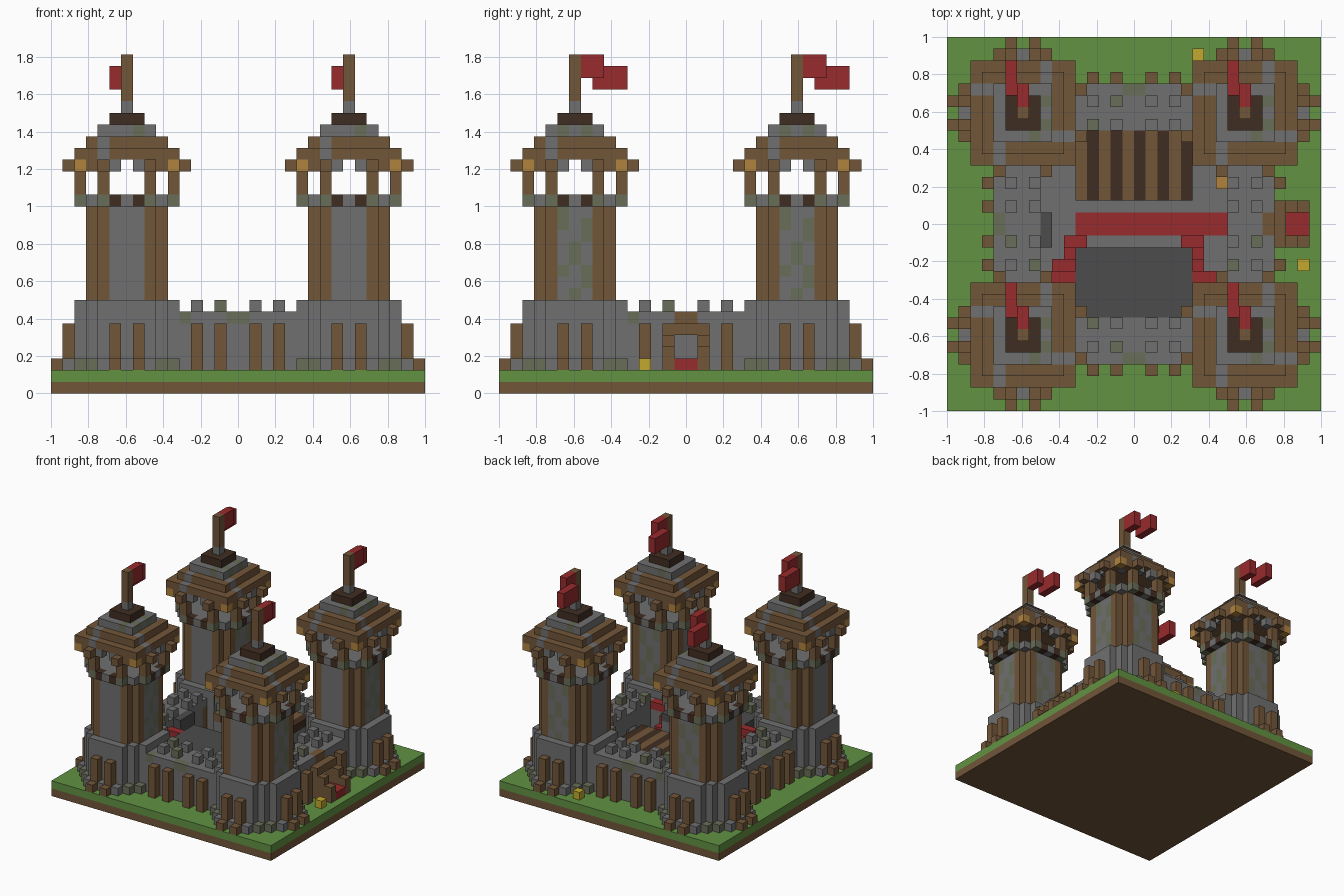
import bpy
import bmesh
from mathutils import Vector

UNIT = 1 / 16
if "Cube" in bpy.data.objects:
    bpy.data.objects.remove(bpy.data.objects["Cube"])

# Palette, given as 8-bit display colours
PALETTE = {
    "grass": (98, 146, 66), "wood": (114, 86, 57), "stone": (112, 112, 112),
    "moss": (104, 109, 88), "dark_wood": (64, 45, 34), "lantern_gold": (176, 132, 62),
    "flower_yellow": (194, 168, 46), "slate": (76, 76, 76), "banner_red": (152, 43, 45),
}
NAMES = list(PALETTE)
MATERIALS = []
for label, rgb in PALETTE.items():
    mat = bpy.data.materials.new(label)
    mat.use_nodes = True
    color = [((c / 255 + 0.055) / 1.055) ** 2.4 for c in rgb] + [1]
    mat.diffuse_color = color
    mat.node_tree.nodes["Principled BSDF"].inputs["Base Color"].default_value = color
    MATERIALS.append(mat)

AXES = [Vector(a) for a in ((1, 0, 0), (0, 1, 0), (0, 0, 1))]


def fill(cells, xs, ys, zs, color):
    """Fill an inclusive block of cells with one colour."""
    for x in range(xs[0], xs[1] + 1):
        for y in range(ys[0], ys[1] + 1):
            for z in range(zs[0], zs[1] + 1):
                cells[x, y, z] = color


def disc(cells, limit, zs, color):
    """Fill a round block of cells about the local axis."""
    for x in range(-6, 7):
        for y in range(-6, 7):
            if x * x + y * y <= limit:
                fill(cells, (x, x), (y, y), zs, color)


def around(x, y):
    """The eight mirrored positions of a cell round an axis."""
    return {(a * s, b * t) for a, b in ((x, y), (y, x)) for s in (1, -1) for t in (1, -1)}


def skin(name, cells):
    """Make a mesh of the exposed cell faces."""
    bm = bmesh.new()
    for cell, color in cells.items():
        middle = Vector(cell) + Vector((0.5, 0.5, 0.5))
        for i, axis in enumerate(AXES):
            u, v = AXES[(i + 1) % 3] / 2, AXES[(i + 2) % 3] / 2
            for sign in (1, -1):
                if tuple(int(c) for c in Vector(cell) + axis * sign) in cells:
                    continue
                c = middle + axis * sign / 2
                corners = [c - u - v, c + u - v, c + u + v, c - u + v][::sign]
                face = bm.faces.new([bm.verts.new(p * UNIT) for p in corners])
                face.material_index = NAMES.index(color)
    bmesh.ops.remove_doubles(bm, verts=bm.verts, dist=0.001)
    mesh = bpy.data.meshes.new(name)
    bm.to_mesh(mesh)
    bm.free()
    for mat in MATERIALS:
        mesh.materials.append(mat)
    return mesh


def place(name, mesh, x=0, y=0):
    obj = bpy.data.objects.new(name, mesh)
    obj.location = (x * UNIT - 1, y * UNIT - 1, 0)
    bpy.context.collection.objects.link(obj)


# Ground
ground = {}
fill(ground, (0, 31), (0, 31), (0, 0), "wood")
fill(ground, (0, 31), (0, 31), (1, 1), "grass")
place("ground", skin("ground", ground))

# Tower base with buttress posts
base = {}
disc(base, 29, (2, 2), "stone")
disc(base, 20, (2, 7), "stone")
for x, y in around(4, 3):
    base[x, y, 2] = "moss"
for x, y in around(5, 1):
    fill(base, (x, x), (y, y), (2, 5), "wood")
for x, y in around(6, 1):
    base[x, y, 2] = "wood"

# Tower shaft with timber corners and mossy panels on two sides
shaft = {}
disc(shaft, 13, (8, 15), "stone")
for x, y, z in list(shaft):
    if abs(x) > 1 and abs(y) > 1:
        shaft[x, y, z] = "wood"
    elif max(x, y) == 3 and (z * 5 + min(x, y) * 3 + z // 3) % 7 < 3:
        shaft[x, y, z] = "moss"

# Lookout gallery
gallery = {}
disc(gallery, 20, (16, 16), "stone")
for x, y in around(4, 1):
    gallery[x, y, 16] = "dark_wood"
for x, y in around(4, 2):
    gallery[x, y, 16] = "moss"
    fill(gallery, (x, x), (y, y), (17, 19), "wood")
for x, y in around(4, 1) | around(3, 3):
    gallery[x, y, 19] = "stone"
for x, y in around(4, 3) | around(5, 2):
    gallery[x, y, 19] = "wood"
for x, y in around(4, 4):
    gallery[x, y, 19] = "lantern_gold"

# Stepped roof with pinwheel stone stripes, cap and pole
roof = {}
for z, r, color in ((20, 4, "wood"), (21, 3, "wood"), (22, 2, "stone"), (23, 1, "dark_wood")):
    fill(roof, (-r, r), (-r, r), (z, z), color)
for r, z in ((4, 20), (3, 21)):
    for x, y in ((2, r), (r, -2), (-2, -r), (-r, 2)):
        roof[x, y, z] = "stone"
for x, y in ((2, -1), (-1, 2), (2, 1), (1, -2)):
    roof[x, y, 22] = "moss"
roof[0, 0, 24] = "stone"
fill(roof, (0, 0), (0, 0), (25, 28), "wood")

# Banner
banner = {}
fill(banner, (0, 0), (1, 2), (27, 28), "banner_red")
fill(banner, (-1, -1), (3, 4), (26, 27), "banner_red")
fill(banner, (-1, -1), (2, 2), (26, 27), "banner_red")

meshes = {"tower_base": base, "tower_shaft": shaft, "tower_gallery": gallery,
          "tower_roof": roof, "tower_banner": banner}
for part, cells in meshes.items():
    mesh = skin(part, cells)
    for cx, side in ((6, "right"), (25, "left")):
        for cy, end in ((6, "front"), (25, "back")):
            place(f"{end}_{side}_{part}", mesh, cx, cy)

# Curtain walls: the same run turned to each side
WALLS = {
    "front_wall": lambda t, d: (t, d), "back_wall": lambda t, d: (t, 31 - d),
    "right_wall": lambda t, d: (d, t), "left_wall": lambda t, d: (31 - d, t),
}
for name, turn in WALLS.items():
    wall = {}
    for t in range(11, 21):
        for d in range(4, 8):
            x, y = turn(t, d)
            fill(wall, (x, x), (y, y), (2, 6), "stone")
            if d == 4 and t in (11, 15, 16):
                wall[x, y, 6] = "moss"
    for t in (12, 14, 17, 19):
        x, y = turn(t, 3)
        fill(wall, (x, x), (y, y), (2, 5), "wood")
        for d in (5, 7):
            x, y = turn(t, d)
            wall[x, y, 7] = "moss" if (t + d) % 4 == 3 else "stone"
    if name == "left_wall":
        # Gate passage with timber arch over it
        for key in [k for k in wall if k[1] in (15, 16) and k[2] < 5]:
            del wall[key]
        fill(wall, (25, 25), (15, 16), (3, 4), "stone")
        fill(wall, (24, 27), (15, 16), (2, 2), "banner_red")
        fill(wall, (27, 27), (15, 16), (5, 6), "wood")
    place(name, skin(name, wall))

# Gate porch with stepped cheeks and carpet
porch = {}
for x, top in ((28, 5), (29, 4), (30, 3)):
    for y in (14, 17):
        fill(porch, (x, x), (y, y), (2, top), "wood")
fill(porch, (28, 28), (15, 16), (5, 5), "wood")
fill(porch, (28, 30), (15, 16), (2, 2), "banner_red")
place("gate_porch", skin("gate_porch", porch))

# Courtyard floor with carpet
floor = {}
fill(floor, (8, 23), (8, 23), (2, 2), "stone")
fill(floor, (11, 23), (15, 16), (2, 2), "banner_red")
place("courtyard_floor", skin("courtyard_floor", floor))

# Carpeted stairs up to the front towers
stairs = {}
for x, y, top in ((10, 14, 3), (11, 14, 3), (10, 13, 4), (10, 12, 5), (9, 12, 5),
                  (10, 11, 6), (9, 11, 6), (20, 14, 3), (21, 14, 3), (21, 13, 4),
                  (21, 12, 5), (21, 11, 6), (22, 11, 6), (23, 11, 6)):
    fill(stairs, (x, x), (y, y), (3, top - 1), "stone")
    stairs[x, y, top] = "banner_red"
place("carpet_stairs", skin("carpet_stairs", stairs))

# Inner halls: planked deck at the back, slate roof at the front
deck = {}
fill(deck, (11, 20), (18, 23), (3, 5), "stone")
for x in range(11, 21):
    fill(deck, (x, x), (18, 23), (6, 6), "wood" if x % 2 else "dark_wood")
place("plank_deck_hall", skin("plank_deck_hall", deck))
hall = {}
fill(hall, (11, 20), (8, 13), (3, 5), "stone")
fill(hall, (11, 20), (8, 13), (6, 6), "slate")
place("slate_hall", skin("slate_hall", hall))

# Small furnishings
extras = {
    "inner_slate_block": ((8, 8), (14, 16), (3, 6), "slate"),
    "courtyard_lantern": ((23, 23), (19, 19), (3, 4), "lantern_gold"),
    "back_flower": ((21, 21), (30, 30), (2, 2), "flower_yellow"),
    "side_flower": ((30, 30), (12, 12), (2, 2), "flower_yellow"),
}
for name, block in extras.items():
    cells = {}
    fill(cells, *block)
    place(name, skin(name, cells))
